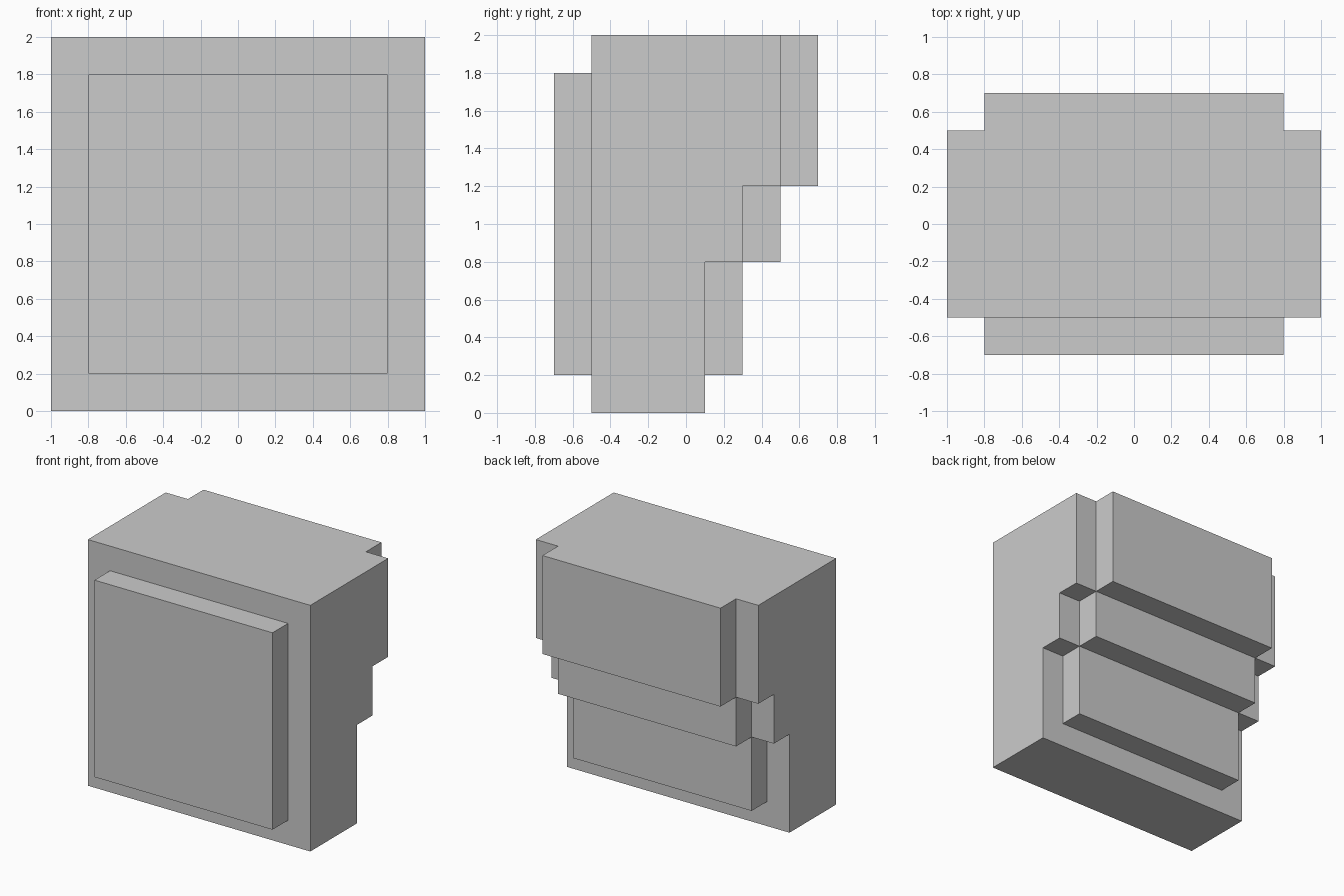
import bpy, bmesh, math

if "Cube" in bpy.data.objects:
    bpy.data.objects.remove(bpy.data.objects["Cube"])


def prism(name, profile, half_width):
    """Extrude a (y, z) side profile symmetrically across x."""
    bm = bmesh.new()
    face = bm.faces.new([bm.verts.new((-half_width, y, z)) for y, z in profile])
    side = bmesh.ops.extrude_face_region(bm, geom=[face])["geom"]
    verts = [v for v in side if isinstance(v, bmesh.types.BMVert)]
    bmesh.ops.translate(bm, verts=verts, vec=(2 * half_width, 0, 0))
    bmesh.ops.recalc_face_normals(bm, faces=bm.faces)
    mesh = bpy.data.meshes.new(name)
    bm.to_mesh(mesh)
    bm.free()
    obj = bpy.data.objects.new(name, mesh)
    bpy.context.collection.objects.link(obj)
    return obj


# Full-width body, back stepping outwards towards the top
body = prism("stepped_body", [
    (-0.5, 0), (0.1, 0), (0.1, 0.8), (0.3, 0.8),
    (0.3, 1.2), (0.5, 1.2), (0.5, 2), (-0.5, 2)], 1.0)

# Narrower core forming the raised front panel and the stepped back panels
core = prism("raised_panels", [
    (-0.7, 0.2), (0.3, 0.2), (0.3, 0.8), (0.5, 0.8), (0.5, 1.2),
    (0.7, 1.2), (0.7, 2), (-0.5, 2), (-0.5, 1.8), (-0.7, 1.8)], 0.8)
core.hide_render = True

# Merge both into one clean shell
union = body.modifiers.new("panels", 'BOOLEAN')
union.operation = 'UNION'
union.solver = 'EXACT'
union.object = core
bpy.context.view_layer.objects.active = body
body.select_set(True)
bpy.ops.object.modifier_apply(modifier=union.name)
bpy.data.objects.remove(core)

# Join coplanar faces left by the merge
bm = bmesh.new()
bm.from_mesh(body.data)
bmesh.ops.remove_doubles(bm, verts=bm.verts, dist=1e-4)
bmesh.ops.dissolve_limit(bm, angle_limit=math.radians(1),
                         verts=bm.verts, edges=bm.edges)
bm.to_mesh(body.data)
bm.free()
